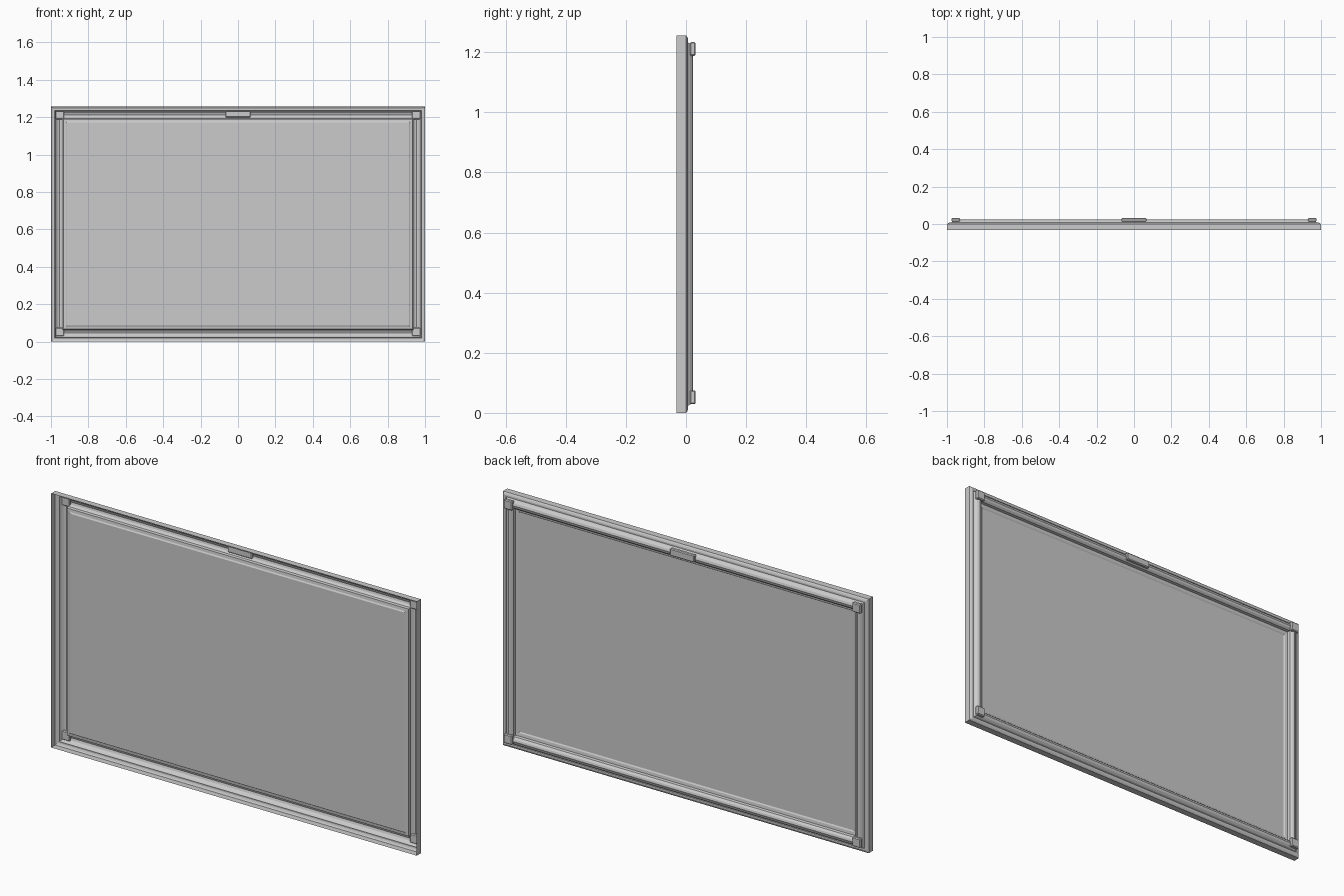
import bpy, bmesh

if "Cube" in bpy.data.objects:
    bpy.data.objects.remove(bpy.data.objects["Cube"])

W, H = 1.0, 1.256          # half width, full height
PANEL_INSET, PANEL_Y = 0.086, -0.008


def make_object(name, bm):
    mesh = bpy.data.meshes.new(name)
    bm.to_mesh(mesh)
    bm.free()
    obj = bpy.data.objects.new(name, mesh)
    bpy.context.collection.objects.link(obj)
    return obj


def ring(bm, inset, y):
    corners = [(-W + inset, inset), (W - inset, inset),
               (W - inset, H - inset), (-W + inset, H - inset)]
    return [bm.verts.new((x, y, z)) for x, z in corners]


# Moulding: (inset from outer edge, depth), a hollow shell open at the front
profile = [(0, -.032), (0, 0), (.005, .004), (.012, .007), (.020, .007),
           (.022, .002), (.026, .012), (.034, .020), (.045, .024),
           (.055, .021), (.064, .012), (.066, -.002), (.080, -.004),
           (PANEL_INSET, PANEL_Y)]
bm = bmesh.new()
rings = [ring(bm, d, y) for d, y in profile]
for a, b in zip(rings, rings[1:]):
    for i in range(4):
        j = (i + 1) % 4
        bm.faces.new((a[i], b[i], b[j], a[j]))
bmesh.ops.recalc_face_normals(bm, faces=bm.faces)
make_object("frame_moulding", bm)

# Flat panel facing the back
bm = bmesh.new()
bm.faces.new(reversed(ring(bm, PANEL_INSET, PANEL_Y)))
make_object("picture_panel", bm)


def block(name, x, z, sx, sz):
    bm = bmesh.new()
    bmesh.ops.create_cube(bm, size=1)
    for v in bm.verts:
        v.co = (x + v.co.x * sx, 0.0225 + v.co.y * 0.019, z + v.co.z * sz)
    bmesh.ops.bevel(bm, geom=bm.edges[:], offset=0.004, segments=1,
                    affect='EDGES', profile=0.5)
    make_object(name, bm)


# Corner blocks and the top centre plate
for sx, side in ((-1, "left"), (1, "right")):
    for z, level in ((0.052, "bottom"), (H - 0.045, "top")):
        block(f"corner_block_{level}_{side}", sx * 0.953, z, 0.046, 0.046)
block("top_plate", 0, H - 0.040, 0.134, 0.036)
